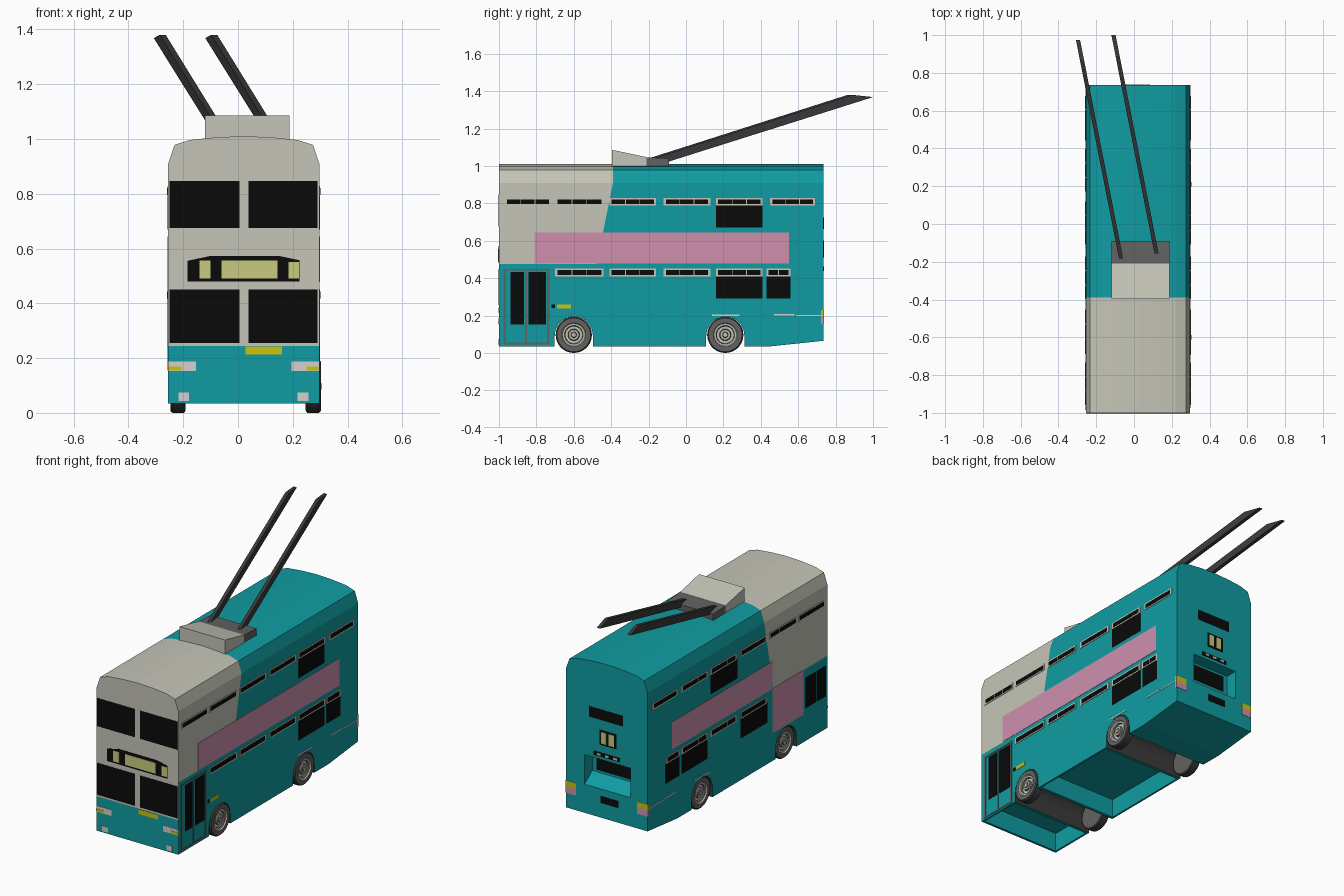
import bpy, bmesh, math
from mathutils import Vector

if "Cube" in bpy.data.objects:
    bpy.data.objects.remove(bpy.data.objects["Cube"])

COLORS = {
    "teal": (0.005, 0.335, 0.36), "cream": (0.56, 0.56, 0.48), "black": (0.003, 0.003, 0.003),
    "pink": (0.62, 0.28, 0.42), "yellow": (0.60, 0.54, 0.005), "pale_yellow": (0.58, 0.60, 0.21),
    "grey": (0.125, 0.122, 0.125), "dark_grey": (0.045, 0.043, 0.045), "light_grey": (0.68, 0.62, 0.62),
}
MATS = {}
for n, c in COLORS.items():
    MATS[n] = bpy.data.materials.new(n)
    MATS[n].diffuse_color = (*c, 1)

XL, XR, YF, YB = -0.255, 0.297, -1.0, 0.735      # body sides, front and back
XC = (XL + XR) / 2


def make(name, bm, mats):
    bmesh.ops.recalc_face_normals(bm, faces=bm.faces)
    me = bpy.data.meshes.new(name)
    bm.to_mesh(me)
    bm.free()
    for m in mats:
        me.materials.append(MATS[m])
    ob = bpy.data.objects.new(name, me)
    bpy.context.collection.objects.link(ob)
    return ob


def add_prism(bm, a, b):
    """Solid between two matching outlines."""
    va = [bm.verts.new(p) for p in a]
    vb = [bm.verts.new(p) for p in b]
    bm.faces.new(va)
    bm.faces.new(vb[::-1])
    for i in range(len(va)):
        j = (i + 1) % len(va)
        bm.faces.new((va[i], vb[i], vb[j], va[j]))


def prism_x(name, yz, x0, x1, mats, index=0):
    bm = bmesh.new()
    add_prism(bm, [(x0, y, z) for y, z in yz], [(x1, y, z) for y, z in yz])
    for f in bm.faces:
        f.material_index = index
    return make(name, bm, mats)


def plates(name, side, mat, rects, t=0.002):
    """Thin plates (u0, u1, z0, z1) on one side of the body; u is x or y."""
    bm = bmesh.new()
    for u0, u1, z0, z1 in rects:
        if side in "LR":
            x0, x1 = (XL - t, XL + 0.001) if side == "L" else (XR - 0.001, XR + t)
            y0, y1 = u0, u1
        else:
            x0, x1 = u0, u1
            y0, y1 = (YF - t, YF + 0.001) if side == "F" else (YB - 0.001, YB + t)
        add_prism(bm, [(x0, y0, z0), (x1, y0, z0), (x1, y1, z0), (x0, y1, z0)],
                  [(x0, y0, z1), (x1, y0, z1), (x1, y1, z1), (x0, y1, z1)])
    return make(name, bm, [mat])


# Body shell: roof-shaped section, cut along the paint lines
half = [(0.276, 0.035), (0.276, 0.91), (0.253, 0.978), (0.198, 0.996), (0.10, 1.006)]
sec = [(XC + x, z) for x, z in half] + [(XC, 1.01)] + [(XC - x, z) for x, z in half[::-1]]
bm = bmesh.new()
add_prism(bm, [(x, YF, z) for x, z in sec], [(x, YB, z) for x, z in sec])


def cut(co, no, faces):
    geom = list({e for f in faces for e in f.edges}) + list({v for f in faces for v in f.verts}) + faces
    bmesh.ops.bisect_plane(bm, geom=geom, plane_co=co, plane_no=no)


cut((0, 0.45, 0), (0, 1, 0), bm.faces[:])
for v in bm.verts:
    if v.co.z < 0.04 and v.co.y > 0.7:
        v.co.z = 0.065
for z in (0.245, 0.475, 0.91):
    cut((0, 0, z), (0, 0, 1), bm.faces[:])
slant = Vector((0, 0.27, -0.055))
cut((0, -0.39, 0.91), (0, 1, 0), [f for f in bm.faces if f.calc_center_median().z > 0.91])
cut((0, -0.39, 0.91), slant, [f for f in bm.faces if f.calc_center_median().z < 0.91])
bm.normal_update()
for f in bm.faces:
    c = f.calc_center_median()
    lim = -0.39 if c.z > 0.91 else -0.39 - (0.91 - c.z) * 0.204
    front = c.y < YF + 0.001
    if c.y < lim and c.z > (0.245 if front else 0.475):
        f.material_index = 1
BODY = ["teal", "cream", "dark_grey"]
body = make("body", bm, BODY)

# Cutters: wheel arch tunnels, open underside, rear engine recess
cutters = []
for n, y in (("front_arch", -0.6), ("rear_arch", 0.21)):
    arc = [(y + 0.102 * math.cos(a), 0.093 + 0.102 * math.sin(a))
           for a in (math.pi * i / 10 for i in range(11))]
    cutters.append(prism_x(n + "_cutter", [(y + 0.102, -0.1)] + arc + [(y - 0.102, -0.1)],
                           -0.4, 0.4, BODY, 2))
for n, y0, y1 in (("front_floor", -0.985, -0.72), ("middle_floor", -0.48, 0.09)):
    cutters.append(prism_x(n + "_cutter", [(y0, -0.1), (y1, -0.1), (y1, 0.15), (y0, 0.15)],
                           XL + 0.012, XR - 0.012, BODY))
cutters.append(prism_x("recess_cutter", [(0.8, 0.42), (0.66, 0.42), (0.66, 0.295), (0.735, 0.24), (0.8, 0.19)],
                       -0.14, 0.17, BODY))
for c in cutters:
    c.hide_render = True
    c.hide_set(True)
    m = body.modifiers.new(c.name, "BOOLEAN")
    m.operation, m.object, m.solver = "DIFFERENCE", c, "EXACT"

# Side windows: framed slits plus a few deep panes
slits_up = [(-0.97, -0.72), (-0.70, -0.44), (-0.41, -0.16), (-0.12, 0.13), (0.16, 0.41), (0.45, 0.69)]
slits_low = [(-0.70, -0.44), (-0.41, -0.16), (-0.12, 0.13), (0.16, 0.41), (0.43, 0.56)]
deep = {"R": [(0.16, 0.41, 0.67, 0.79), (0.16, 0.41, 0.29, 0.412), (0.43, 0.56, 0.29, 0.412)],
        "L": [(-0.13, 0.13, 0.67, 0.79), (-0.42, -0.16, 0.29, 0.412),
              (0.16, 0.41, 0.29, 0.412), (0.43, 0.56, 0.29, 0.412)]}
for s, word in (("R", "right"), ("L", "left")):
    rows = [(a, b, 0.788, 0.828) for a, b in slits_up]
    rows += [(a, b, 0.41, 0.452) for a, b in (slits_low if s == "R" else slits_low[1:])]
    plates(word + "_slit_frames", s, "cream", rows, 0.003)
    panes = []
    for a, b, z0, z1 in rows:
        k = 3 if b - a > 0.2 else 2
        w = (b - a - 0.02) / k
        panes += [(a + 0.01 + i * w + 0.002, a + 0.01 + (i + 1) * w - 0.002, z0 + 0.008, z1 - 0.008)
                  for i in range(k)]
    plates(word + "_slit_panes", s, "black", panes, 0.005)
    plates(word + "_deep_windows", s, "black", deep[s], 0.002)
    plates(word + "_trim", s, "light_grey", [(0.14, 0.285, 0.198, 0.206), (0.47, 0.58, 0.2, 0.207),
                                             (0.59, 0.73, 0.197, 0.203)])
    plates(word + "_side_tail_light", s, "yellow", [(0.722, YB, 0.195, 0.23)])
    plates(word + "_side_tail_light_lower", s, "pink", [(0.722, YB, 0.155, 0.195)])

# Pink advertising bands
plates("right_pink_band", "R", "pink", [(-0.81, 0.55, 0.477, 0.643)])
plates("left_pink_band", "L", "pink", [(-0.47, 0.50, 0.477, 0.643), (-0.765, -0.47, 0.205, 0.477)])

# Passenger door (right) and cab window (left)
plates("door_frame", "R", "grey", [(-0.975, -0.962, 0.045, 0.45), (-0.857, -0.849, 0.045, 0.45),
                                   (-0.742, -0.73, 0.045, 0.45), (-0.962, -0.742, 0.44, 0.45),
                                   (-0.962, -0.742, 0.045, 0.055)], 0.003)
plates("door_panes", "R", "black", [(-0.937, -0.865, 0.152, 0.432), (-0.841, -0.748, 0.152, 0.432)])
plates("cab_window", "L", "black", [(-0.985, -0.893, 0.235, 0.42), (-0.885, -0.79, 0.235, 0.42)])
plates("side_indicator", "R", "yellow", [(-0.69, -0.615, 0.238, 0.26)])
plates("side_marker", "R", "black", [(-0.72, -0.70, 0.24, 0.26)])

# Front: windscreens, destination box, lights
plates("front_windows", "F", "black", [(a, b, z0, z1) for a, b in ((-0.25, 0.005), (0.038, 0.291))
                                       for z0, z1 in ((0.675, 0.846), (0.256, 0.45))])
bm = bmesh.new()
dest = [(-0.185, 0.48), (0.225, 0.48), (0.225, 0.557), (0.15, 0.573), (-0.1, 0.573), (-0.185, 0.555)]
add_prism(bm, [(x, YF - 0.002, z) for x, z in dest], [(x, YF + 0.001, z) for x, z in dest])
make("destination_box", bm, ["black"])
plates("destination_blinds", "F", "pale_yellow", [(-0.14, -0.10, 0.49, 0.556), (-0.06, 0.145, 0.49, 0.556),
                                                  (0.185, 0.223, 0.49, 0.55)], 0.004)
plates("front_plate", "F", "yellow", [(0.028, 0.16, 0.213, 0.242)])
plates("headlights", "F", "light_grey", [(XL, -0.153, 0.152, 0.188), (0.195, XR, 0.152, 0.188),
                                         (-0.217, -0.178, 0.043, 0.075), (0.217, 0.257, 0.043, 0.075)])
plates("front_indicators", "F", "yellow", [(XL, -0.207, 0.155, 0.17), (0.25, XR - 0.004, 0.155, 0.17)], 0.004)

# Back: vents, number box, recess window, tail lights
plates("rear_panels", "B", "black", [(-0.09, 0.14, 0.662, 0.725), (-0.045, 0.07, 0.51, 0.6),
                                     (-0.07, 0.11, 0.437, 0.462), (-0.06, 0.06, 0.155, 0.197)])
plates("rear_number_blinds", "B", "pale_yellow", [(-0.03, 0.005, 0.52, 0.59), (0.022, 0.057, 0.52, 0.59)], 0.004)
plates("rear_vent_marks", "B", "cream", [(x, x + 0.025, 0.443, 0.456) for x in (-0.05, 0.005, 0.06)], 0.004)
plates("tail_lights_upper", "B", "yellow", [(XL, -0.185, 0.195, 0.23), (0.227, XR, 0.195, 0.23)])
plates("tail_lights_lower", "B", "pink", [(XL, -0.185, 0.155, 0.195), (0.227, XR, 0.155, 0.195)])
prism_x("recess_window", [(0.655, 0.31), (0.664, 0.31), (0.664, 0.405), (0.655, 0.405)], -0.11, 0.14, ["black"])

# Wheels: lathed rings coloured ring by ring
prof = [(-0.028, 0.088), (-0.022, 0.097), (0.02, 0.097), (0.028, 0.09), (0.028, 0.064), (0.021, 0.06),
        (0.021, 0.05), (0.012, 0.046), (0.012, 0.032), (0.024, 0.027), (0.024, 0.016), (0.029, 0.012)]
ring = [1, 1, 1, 0, 2, 2, 0, 2, 0, 2, 0]
for word, y in (("front", -0.6), ("rear", 0.21)):
    for side, x, s in (("right", 0.275, 1), ("left", -0.219, -1)):
        bm = bmesh.new()
        n = 28
        rows = [[bm.verts.new((x + s * dx, y + r * math.cos(2 * math.pi * i / n),
                               0.097 + r * math.sin(2 * math.pi * i / n))) for i in range(n)] for dx, r in prof]
        bm.faces.new(rows[0]).material_index = 0
        bm.faces.new(rows[-1]).material_index = 2
        for k, m in enumerate(ring):
            for i in range(n):
                j = (i + 1) % n
                bm.faces.new((rows[k][i], rows[k][j], rows[k + 1][j], rows[k + 1][i])).material_index = m
        make(f"{word}_{side}_wheel", bm, ["grey", "dark_grey", "cream"])

# Roof gear: fairing, pivot block and two trolley poles
prism_x("pole_fairing", [(-0.395, 0.98), (-0.395, 1.086), (-0.21, 1.047), (-0.21, 0.98)], -0.12, 0.188, ["cream"])
prism_x("pole_pivot", [(-0.21, 0.98), (-0.21, 1.046), (-0.09, 1.04), (-0.09, 0.98)], -0.12, 0.188, ["grey"])
for word, x0, dy in (("left", -0.07, -0.025), ("right", 0.118, 0.0)):
    side = [(-0.15, 1.005), (-0.16, 1.045), (0.89, 1.38), (1.0, 1.368)]
    bm = bmesh.new()
    outl = [(x0 - 0.197 * (y + 0.15), y + dy, z) for y, z in side]
    add_prism(bm, [(x - 0.011, y, z) for x, y, z in outl], [(x + 0.011, y, z) for x, y, z in outl])
    make(word + "_trolley_pole", bm, ["dark_grey"])

for m in bpy.data.materials:
    if m.users and not m.is_grease_pencil:
        m.use_nodes = True
        m.node_tree.nodes["Principled BSDF"].inputs["Base Color"].default_value = m.diffuse_color
